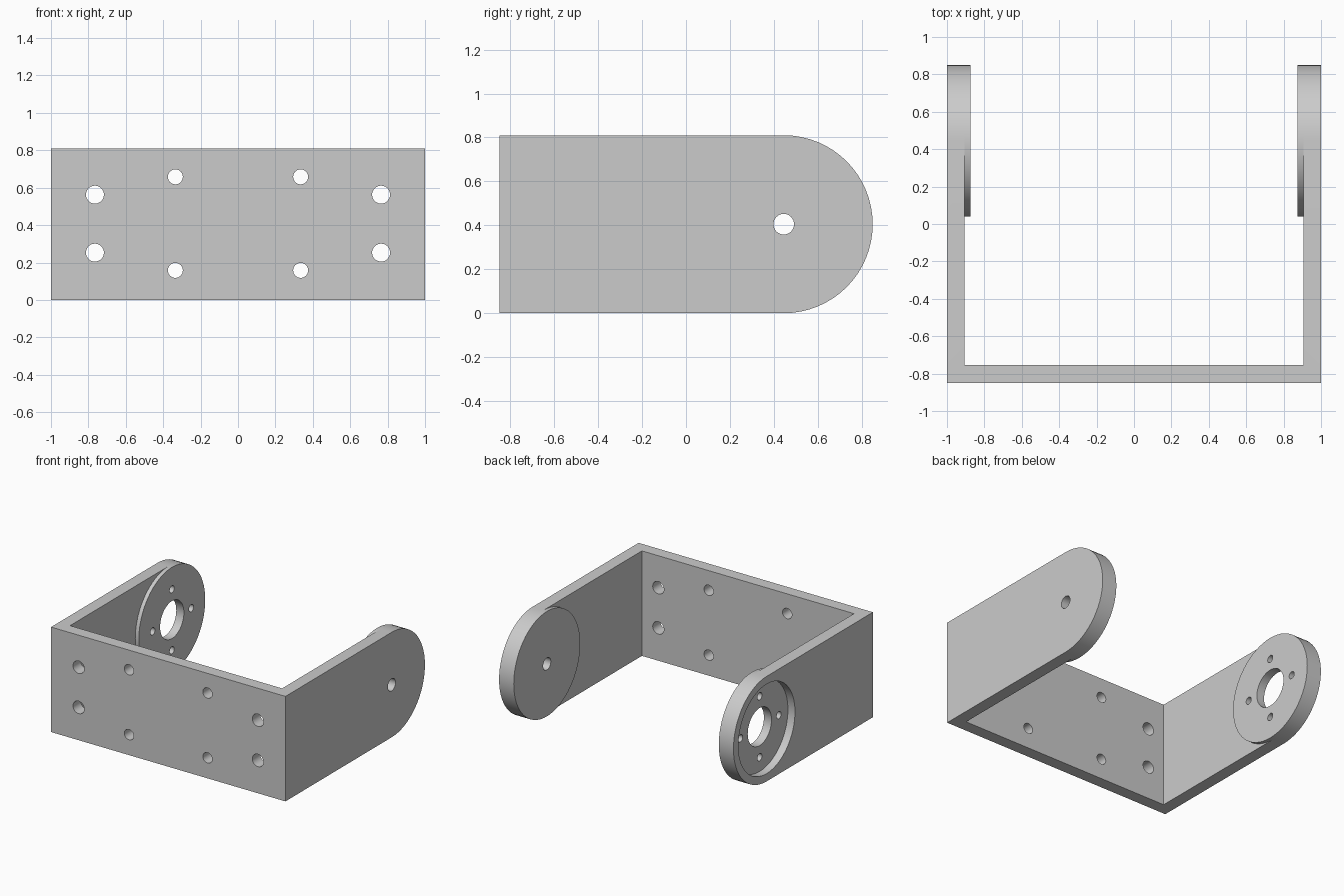
import bpy
import math
from mathutils import Vector

if "Cube" in bpy.data.objects:
    bpy.data.objects.remove(bpy.data.objects["Cube"], do_unlink=True)

H = 0.81               # bracket height
R = H / 2              # radius of the rounded arm ends
PIVOT_Y = 0.445        # pivot axis
FRONT = -0.85
PLATE_BACK = -0.755
INNER = 0.905          # inside face of the arms
PAD = 0.875            # inside face of the raised discs

grey = bpy.data.materials.new("plain grey")
grey.use_nodes = True
colour = (0.6, 0.6, 0.6, 1)
grey.diffuse_color = colour
grey.node_tree.nodes["Principled BSDF"].inputs["Base Color"].default_value = colour


def prism(name, outline, offset):
    """Solid made by sweeping a flat outline along an offset."""
    n = len(outline)
    a = [Vector(p) for p in outline]
    verts = a + [p + Vector(offset) for p in a]
    faces = [list(range(n))[::-1], list(range(n, 2 * n))]
    faces += [[i, (i + 1) % n, (i + 1) % n + n, i + n] for i in range(n)]
    mesh = bpy.data.meshes.new(name)
    mesh.from_pydata(verts, [], faces)
    mesh.materials.append(grey)
    obj = bpy.data.objects.new(name, mesh)
    bpy.context.collection.objects.link(obj)
    return obj


def ring(r, centre_y, centre_z, x, n=64):
    turn = [2 * math.pi * i / n for i in range(n)]
    return [(x, centre_y + r * math.cos(t), centre_z + r * math.sin(t)) for t in turn]


def x_disc(name, r, y, z, x0, x1, n=64):
    return prism(name, ring(r, y, z, x0, n), (x1 - x0, 0, 0))


def y_disc(name, r, x, z, y0, y1, n=32):
    outline = [(x + c - x, y0, d) for _, c, d in ring(r, x, z, 0, n)][::-1]
    return prism(name, outline, (0, y1 - y0, 0))


def activate(obj):
    bpy.ops.object.select_all(action='DESELECT')
    obj.select_set(True)
    bpy.context.view_layer.objects.active = obj


def boolean(obj, other, operation='DIFFERENCE'):
    other.hide_render = True
    mod = obj.modifiers.new(operation.lower(), 'BOOLEAN')
    mod.operation = operation
    mod.solver = 'EXACT'
    mod.object = other
    activate(obj)
    bpy.ops.object.modifier_apply(modifier=mod.name)
    bpy.data.objects.remove(other, do_unlink=True)


# U-shaped bracket: round-ended side outline, hollowed between the arms
arc = [-math.pi / 2 + math.pi * i / 32 for i in range(33)]
side = [(-1, FRONT, 0)]
side += [(-1, PIVOT_Y + R * math.cos(t), R + R * math.sin(t)) for t in arc]
side += [(-1, FRONT, H)]
bracket = prism("bracket", side, (2, 0, 0))
hollow = prism("hollow", [(-INNER, PLATE_BACK, -1), (INNER, PLATE_BACK, -1),
                          (INNER, 1, -1), (-INNER, 1, -1)], (0, 0, 3))
boolean(bracket, hollow)

# Mounting holes in the front plate
for sx in (-1, 1):
    for x, dz, r in ((0.765, 0.155, 0.048), (0.335, 0.25, 0.04)):
        for sz in (-1, 1):
            boolean(bracket, y_disc("mount_hole", r, sx * x, R + 0.003 + sz * dz,
                                    FRONT - 0.1, PLATE_BACK + 0.1))

# Raised discs on the inside of both arms
idler_pad = x_disc("idler_pad", R, PIVOT_Y, R, PAD, INNER)
drive_pad = x_disc("drive_pad", R, PIVOT_Y, R, -INNER, -PAD)

# Pivot hole through the right-hand arm
for part in (bracket, idler_pad):
    boolean(part, x_disc("pivot_hole", 0.047, PIVOT_Y, R, 0.7, 1.2, 32))

# Round recess on the outside of the other arm
boolean(bracket, x_disc("recess", 0.345, PIVOT_Y, R, -1.2, -0.94))

# Hub hole and four screw holes through the recess floor
for part in (bracket, drive_pad):
    boolean(part, x_disc("hub_hole", 0.145, PIVOT_Y, R, -1.2, -0.7))
    for dy, dz in ((1, 0), (-1, 0), (0, 1), (0, -1)):
        boolean(part, x_disc("screw_hole", 0.028, PIVOT_Y + 0.235 * dy,
                             R + 0.235 * dz, -1.2, -0.7, 24))

for part in (bracket, idler_pad, drive_pad):
    activate(part)
    bpy.ops.object.shade_smooth_by_angle(angle=math.radians(30))
